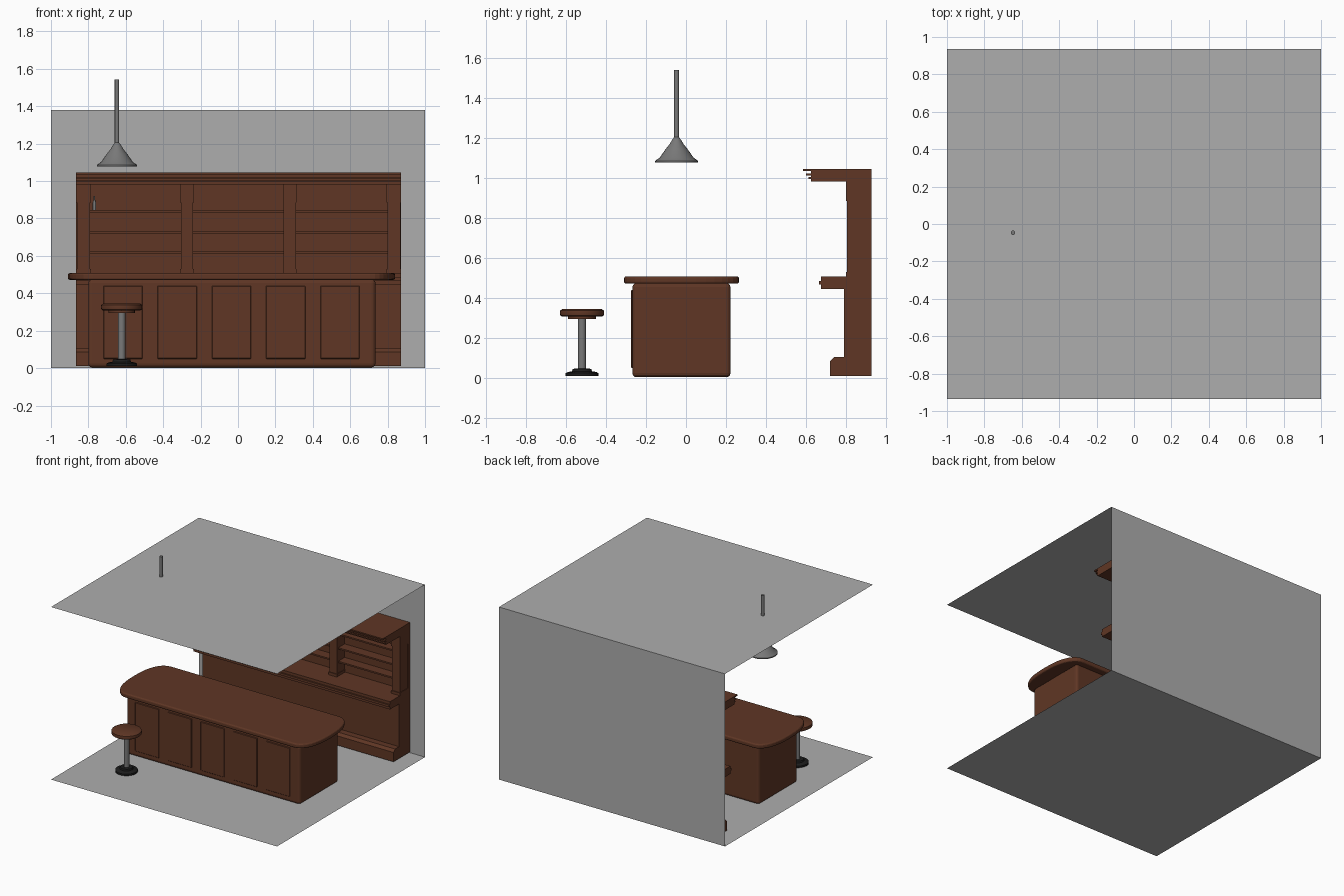
import bpy, bmesh, math

if "Cube" in bpy.data.objects:
    bpy.data.objects.remove(bpy.data.objects["Cube"])

def material(name, r, g, b):
    m = bpy.data.materials.new(name)
    m.diffuse_color = (r, g, b, 1)
    m.use_nodes = True
    m.node_tree.nodes["Principled BSDF"].inputs["Base Color"].default_value = m.diffuse_color
    return m

WOOD = material("dark wood", 0.115, 0.037, 0.018)
PLASTER = material("grey plaster", 0.42, 0.42, 0.42)
METAL = material("grey metal", 0.19, 0.19, 0.19)
BLACK = material("black rubber", 0.012, 0.012, 0.012)

def make(name, verts, faces, mat):
    me = bpy.data.meshes.new(name)
    me.from_pydata(verts, [], faces)
    bm = bmesh.new()
    bm.from_mesh(me)
    if len(faces) > 1:
        bmesh.ops.recalc_face_normals(bm, faces=bm.faces)
    bm.to_mesh(me)
    bm.free()
    me.materials.append(mat)
    ob = bpy.data.objects.new(name, me)
    bpy.context.collection.objects.link(ob)
    return ob

def bevel(ob, width, segments=2):
    m = ob.modifiers.new("bevel", 'BEVEL')
    m.width, m.segments, m.limit_method = width, segments, 'ANGLE'
    m.angle_limit = math.radians(50)
    return ob

def extrude(name, pts, lo, hi, to3d, mat):
    # closed outline swept between lo and hi
    n = len(pts)
    v = [to3d(p, lo) for p in pts] + [to3d(p, hi) for p in pts]
    f = [list(range(n)), list(range(n, 2 * n))]
    f += [(i, (i + 1) % n, n + (i + 1) % n, n + i) for i in range(n)]
    return make(name, v, f, mat)

def box(name, x, y, z, mat=WOOD):
    pts = [(x[0], y[0]), (x[1], y[0]), (x[1], y[1]), (x[0], y[1])]
    return extrude(name, pts, z[0], z[1], lambda p, h: (p[0], p[1], h), mat)

def lathe(name, profile, x, y, mat, n=24):
    # (radius, height) profile turned round a vertical axis, with caps
    v = [(x + r * math.cos(2 * math.pi * i / n), y + r * math.sin(2 * math.pi * i / n), z)
         for r, z in profile for i in range(n)]
    k = len(profile)
    f = [(j * n + i, j * n + (i + 1) % n, (j + 1) * n + (i + 1) % n, (j + 1) * n + i)
         for j in range(k - 1) for i in range(n)]
    f += [list(range(n)), list(range((k - 1) * n, k * n))]
    ob = make(name, v, f, mat)
    bpy.context.view_layer.objects.active = ob
    ob.select_set(True)
    bpy.ops.object.shade_smooth_by_angle(angle=math.radians(35))
    ob.select_set(False)
    return ob

# Room: floor, ceiling and back wall as single sheets
D, H = 0.935, 1.38
for name, z in (("floor", 0), ("ceiling", H)):
    make(name, [(-1, -D, z), (1, -D, z), (1, D, z), (-1, D, z)], [(0, 1, 2, 3)], PLASTER)
make("back_wall", [(-1, D, 0), (1, D, 0), (1, D, H), (-1, D, H)], [(0, 1, 2, 3)], PLASTER)

# Bar counter: body, front panels and a top with bowed ends
bevel(box("counter_body", (-0.80, 0.735), (-0.268, 0.222), (0.004, 0.475)), 0.02, 3)
for i in range(5):
    x = -0.72 + 0.29 * i
    bevel(box("counter_panel", (x, x + 0.21), (-0.274, -0.26), (0.05, 0.44)), 0.003, 1)
outline = []
for cx, start in ((0.705, -90), (-0.775, 90)):
    for i in range(19):
        a = math.radians(start + 10 * i)
        c, s = math.cos(a), math.sin(a)
        outline.append((cx + 0.135 * math.copysign(abs(c) ** 0.9, c),
                        -0.022 + 0.288 * math.copysign(abs(s) ** 0.8, s)))
bevel(extrude("counter_top", outline, 0.472, 0.508, lambda p, h: (p[0], p[1], h), WOOD), 0.011, 3)

# Back bar: moulded lower cabinet
L, R, B = -0.866, 0.872, 0.928
lower = [(B, 0.01), (0.72, 0.01), (0.72, 0.085), (0.74, 0.105), (0.79, 0.105), (0.79, 0.446),
         (0.675, 0.446), (0.675, 0.468), (0.664, 0.468), (0.664, 0.486), (0.675, 0.486),
         (0.675, 0.508), (B, 0.508)]
extrude("back_bar_cabinet", lower, L, R, lambda p, h: (h, p[0], p[1]), WOOD)

# Shelves with back panel
box("shelf_back_panel", (L, R), (0.905, B), (0.508, 0.985))
for z in (0.62, 0.728, 0.84):
    box("shelf", (L + 0.02, R - 0.02), (0.825, 0.91), (z - 0.007, z + 0.005))

# Columns with base and capital
for x0, x1 in ((L, -0.786), (-0.31, -0.236), (0.24, 0.314), (0.794, R)):
    box("column", (x0 + 0.004, x1 - 0.004), (0.806, B), (0.508, 0.985))
    box("column_base", (x0, x1), (0.80, B), (0.508, 0.53))
    box("column_capital", (x0, x1), (0.80, B), (0.885, 0.985))

# Stepped cornice
cornice = [(B, 0.982), (0.625, 0.982), (0.625, 0.995), (0.612, 0.995), (0.612, 1.005),
           (0.625, 1.005), (0.625, 1.013), (0.60, 1.013), (0.60, 1.023), (0.625, 1.023),
           (0.625, 1.036), (0.585, 1.036), (0.585, 1.046), (B, 1.046)]
extrude("cornice", cornice, L, R, lambda p, h: (h, p[0], p[1]), WOOD)

# Small bottle on the top shelf
lathe("bottle", [(0.009, 0.845), (0.009, 0.885), (0.004, 0.90), (0.004, 0.92)], -0.768, 0.85, METAL, 12)

# Bar stool
sx, sy = -0.622, -0.52
lathe("stool_base", [(0.082, 0.01), (0.082, 0.024), (0.072, 0.03), (0.05, 0.034),
                     (0.046, 0.046), (0.02, 0.048)], sx, sy, BLACK)
lathe("stool_post", [(0.02, 0.04), (0.02, 0.30)], sx, sy, METAL)
lathe("stool_seat_plate", [(0.07, 0.295), (0.07, 0.312)], sx, sy, WOOD)
lathe("stool_seat", [(0.10, 0.308), (0.109, 0.314), (0.111, 0.326), (0.109, 0.338),
                     (0.098, 0.345)], sx, sy, WOOD, 32)

# Hanging lamp: thin flared shade, open below, on a rod
lx, ly = -0.647, -0.047
lathe("lamp_shade", [(0.012, 1.19), (0.03, 1.165), (0.07, 1.11), (0.104, 1.078), (0.108, 1.078),
                     (0.108, 1.086), (0.085, 1.102), (0.055, 1.145), (0.035, 1.17),
                     (0.022, 1.192), (0.012, 1.205)], lx, ly, METAL)
lathe("lamp_rod", [(0.012, 1.18), (0.012, 1.542)], lx, ly, METAL, 16)
